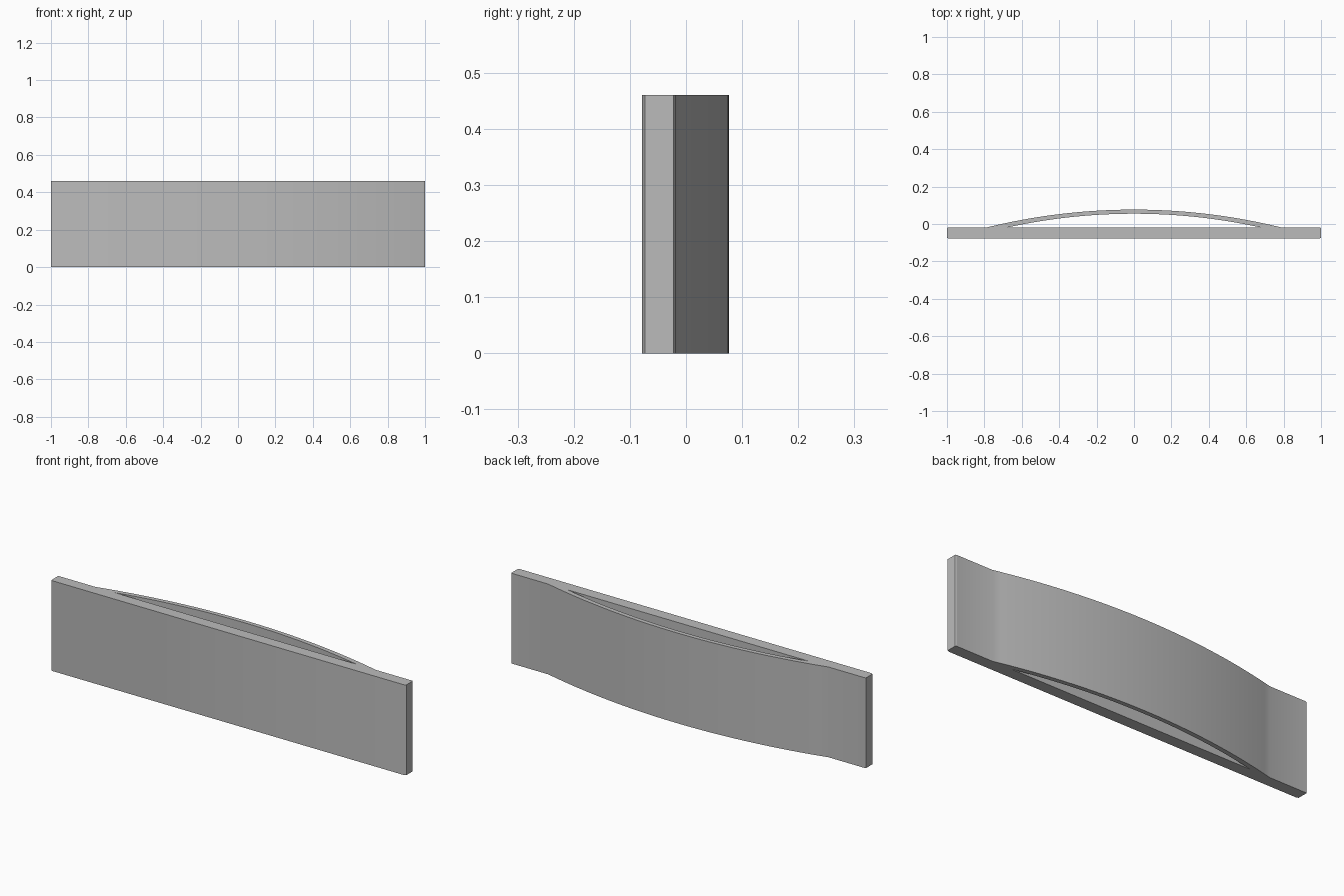
import bpy
import bmesh
import math

cube = bpy.data.objects.get("Cube")
if cube:
    bpy.data.objects.remove(cube, do_unlink=True)

HEIGHT = 0.46
FRONT, BACK = -0.078, -0.019   # faces of the straight bar

grey = bpy.data.materials.new("plain_grey")
grey.use_nodes = True
colour = (0.5, 0.5, 0.5, 1)
grey.diffuse_color = colour
grey.node_tree.nodes["Principled BSDF"].inputs["Base Color"].default_value = colour


def arc(half, base, top, steps=40):
    """Circular arc from +half to -half on the base line, peaking at top."""
    sag = top - base
    radius = (half * half + sag * sag) / (2 * sag)
    sweep = math.asin(half / radius)
    angles = [sweep * (1 - 2 * i / steps) for i in range(steps + 1)]
    return [(radius * math.sin(a), top - radius + radius * math.cos(a)) for a in angles]


def add_loop(curve, points):
    spline = curve.splines.new("POLY")
    spline.points.add(len(points) - 1)
    for p, (x, y) in zip(spline.points, points):
        p.co = (x, y, 0, 1)
    spline.use_cyclic_u = True


# Plan outline: straight bar with chamfered ends and a bowed back
right_end = [(0.991, FRONT), (1.0, FRONT + 0.005), (1.0, BACK - 0.003), (0.995, BACK)]
left_end = [(-x, y) for x, y in reversed(right_end)]
outline = right_end + arc(0.79, BACK, 0.077) + left_end

# Crescent slot between bar and bow
slot = arc(0.68, BACK, 0.055)

curve = bpy.data.curves.new("bowed_handle", "CURVE")
curve.dimensions = "2D"
curve.fill_mode = "BOTH"
curve.extrude = HEIGHT / 2
add_loop(curve, outline)
add_loop(curve, slot)
handle = bpy.data.objects.new("bowed_panel", curve)
bpy.context.collection.objects.link(handle)

# Turn the extruded outline into a clean mesh standing on the ground
bpy.ops.object.select_all(action="DESELECT")
handle.select_set(True)
bpy.context.view_layer.objects.active = handle
bpy.ops.object.convert(target="MESH")
handle = bpy.context.view_layer.objects.active
mesh = handle.data
bm = bmesh.new()
bm.from_mesh(mesh)
bmesh.ops.remove_doubles(bm, verts=bm.verts, dist=0.0001)
bmesh.ops.translate(bm, verts=bm.verts, vec=(0, 0, HEIGHT / 2))
bmesh.ops.recalc_face_normals(bm, faces=bm.faces)
bm.to_mesh(mesh)
bm.free()
mesh.materials.clear()
mesh.materials.append(grey)
bpy.ops.object.shade_smooth_by_angle(angle=math.radians(30))
